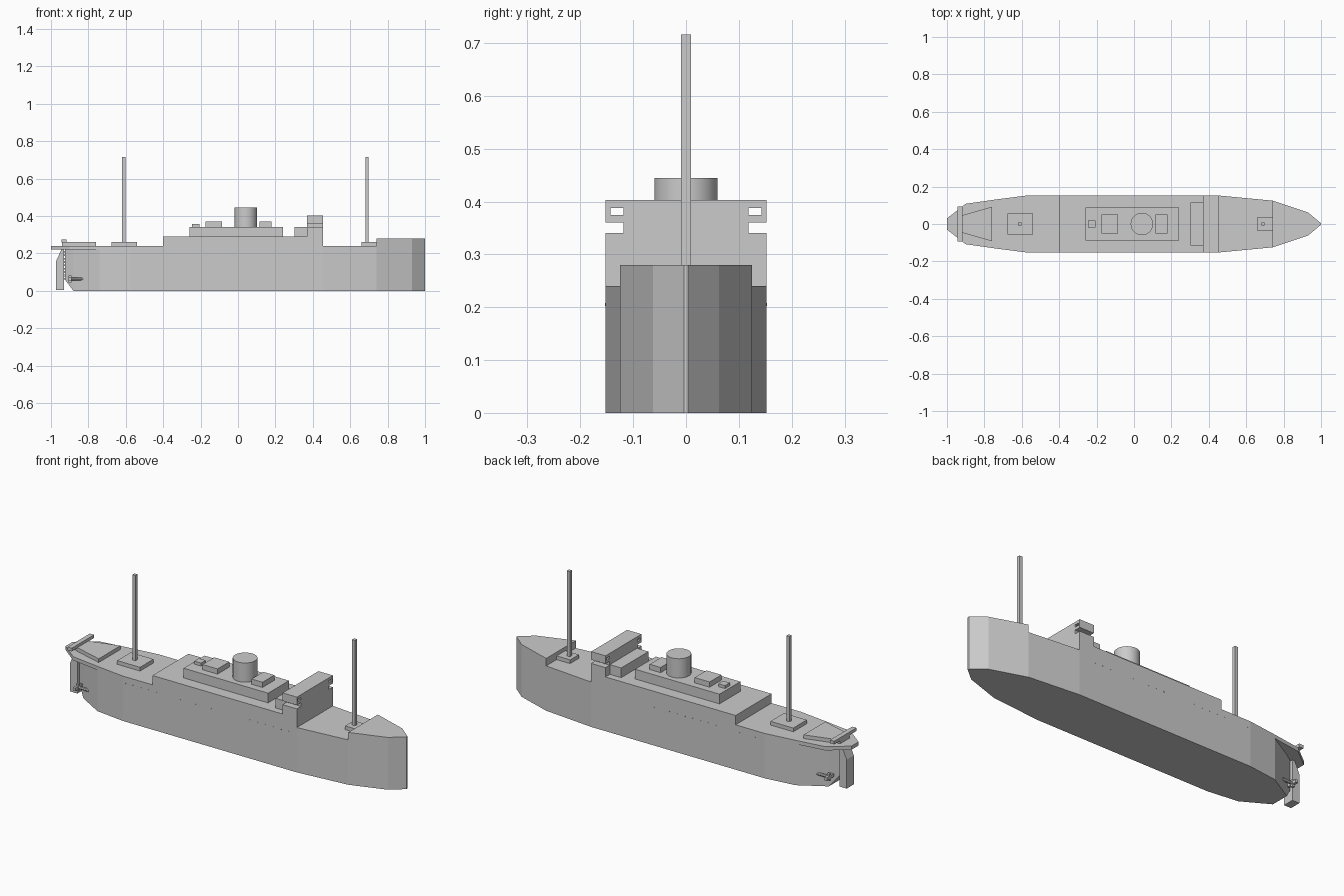
import bpy, bmesh, math

if "Cube" in bpy.data.objects:
    bpy.data.objects.remove(bpy.data.objects["Cube"])

# half-breadth of the deck line (x, y), stern to bow
DECK = [(-1, .03), (-.9, .108), (-.74, .131), (-.575, .152), (.455, .152),
        (.74, .125), (.93, .062), (1, .004)]
# below the counter the hull pinches in to the stern post
LOWER = [(-.88, .05), (-.74, .131)] + DECK[3:]


def half_width(line, x):
    for (xa, ya), (xb, yb) in zip(line, line[1:]):
        if xa <= x <= xb:
            return ya + (yb - ya) * (x - xa) / (xb - xa)
    return line[-1][1]


def finish(name, bm):
    bmesh.ops.recalc_face_normals(bm, faces=bm.faces)
    me = bpy.data.meshes.new(name)
    bm.to_mesh(me)
    bm.free()
    ob = bpy.data.objects.new(name, me)
    bpy.context.collection.objects.link(ob)
    return ob


def prism(name, pts, a, b, plane='xy'):
    """Extrude a 2D profile from a to b along z (xy plane), y (xz) or x (yz)."""
    place = {'xy': lambda u, v, w: (u, v, w), 'xz': lambda u, v, w: (u, w, v),
             'yz': lambda u, v, w: (w, u, v)}[plane]
    bm = bmesh.new()
    lo = [bm.verts.new(place(u, v, a)) for u, v in pts]
    hi = [bm.verts.new(place(u, v, b)) for u, v in pts]
    bm.faces.new(lo)
    bm.faces.new(hi)
    n = len(pts)
    for i in range(n):
        bm.faces.new((lo[i], lo[(i + 1) % n], hi[(i + 1) % n], hi[i]))
    return finish(name, bm)


def slab(name, line, x0, x1, z0, z1):
    """Piece of the ship following a half-breadth line between two stations."""
    half = [(x0, half_width(line, x0))]
    half += [p for p in line if x0 < p[0] < x1]
    half += [(x1, half_width(line, x1))]
    return prism(name, half + [(x, -y) for x, y in reversed(half)], z0, z1)


def box(name, x0, x1, y0, y1, z0, z1):
    return prism(name, [(x0, y0), (x1, y0), (x1, y1), (x0, y1)], z0, z1)


def cylinder(name, loc, r, depth, sides, rot=(0, 0, 0)):
    bpy.ops.mesh.primitive_cylinder_add(vertices=sides, radius=r, depth=depth,
                                        location=loc, rotation=rot)
    ob = bpy.context.object
    ob.name = name
    return ob


# hull and raised decks
slab("hull", LOWER, -.88, 1, 0, .22)
slab("main_deck", DECK, -1, .74, .22, .24)
slab("forecastle", DECK, .74, 1, .22, .28)
slab("midship_deck", DECK, -.4, .455, .24, .29)

# stern post with cut-away foot
prism("stern_post", [(-.87, 0), (-.88, 0), (-.925, .06), (-.925, .22), (-.87, .22)],
      -.02, .02, 'xz')
bm = bmesh.new()
ring = [(-.88, .05), (-.925, .02), (-.925, -.02), (-.88, -.05)]
foot = [bm.verts.new(p) for p in ((-.88, .05, 0), (-.88, -.05, 0))]
low = [bm.verts.new((x, y, .06)) for x, y in ring]
top = [bm.verts.new((x, y, .22)) for x, y in ring]
for i in range(3):
    bm.faces.new((low[i], low[i + 1], top[i + 1], top[i]))
bm.faces.new(top)
bm.faces.new((foot[0], low[1], low[0]))
bm.faces.new((foot[1], low[3], low[2]))
bm.faces.new((foot[0], foot[1], low[2], low[1]))
finish("stern_fairing", bm)

# rudder and its hinge pins
prism("rudder", [(-.972, .005), (-.93, .005), (-.93, .22), (-.945, .22), (-.972, .16)],
      -.03, .03, 'xz')
for i in range(9):
    box("rudder_hinge", -.932, -.922, -.006, .006, .06 + i * .018, .069 + i * .018)

# propellers and shafts
for s in (-1, 1):
    y = s * .072
    cylinder("propeller_shaft", (-.855, y, .064), .008, .1, 8, (0, math.pi / 2, 0))
    box("propeller_blade", -.905, -.89, y - .007, y + .007, .045, .083)
    box("propeller_blade", -.905, -.89, y - .03, y + .03, .056, .072)

# stern house and docking bridge
prism("stern_house", [(-.92, -.046), (-.76, -.092), (-.76, .092), (-.92, .046)], .24, .26)
box("docking_bridge", -.943, -.918, -.094, .094, .258, .275)
box("docking_bridge_support", -.94, -.92, -.04, .04, .24, .258)

# masts on their bases
for name, x, x0, x1, w in (("aft", -.61, -.675, -.54, .057), ("fore", .69, .66, .742, .037)):
    box(name + "_mast_base", x0, x1, -w, w, .24, .26)
    box(name + "_mast", x - .009, x + .009, -.009, .009, .26, .716)

# deck houses and funnel
for name, x0, x1, w, z0, z1 in (("deck_house", -.26, .24, .088, .29, .342),
                                ("aft_skylight", -.245, -.205, .02, .342, .358),
                                ("aft_cabin", -.175, -.086, .05, .342, .37),
                                ("fore_cabin", .115, .18, .05, .342, .37),
                                ("bridge_annex", .303, .37, .115, .29, .342)):
    box(name, x0, x1, -w, w, z0, z1)
funnel = cylinder("funnel", (.042, 0, .3935), .06, .103, 32)
bpy.ops.object.shade_smooth_by_angle()

# bridge with side slots and open wing cabs
box("bridge_lower", .37, .455, -.152, .152, .29, .34)
box("bridge_core", .37, .455, -.118, .118, .34, .403)
for s in (-1, 1):
    wing = [(.118, .36), (.152, .36), (.152, .375), (.143, .375), (.118, .375)]
    prism("bridge_wing_floor", [(s * .118, .36), (s * .152, .36), (s * .152, .375),
                                (s * .118, .375)], .37, .455, 'yz')
    prism("bridge_wing_roof", [(s * .118, .388), (s * .152, .388), (s * .152, .403),
                               (s * .118, .403)], .37, .455, 'yz')
    prism("bridge_wing_side", [(s * .143, .375), (s * .152, .375), (s * .152, .388),
                               (s * .143, .388)], .37, .455, 'yz')

# portholes along both sides
for s in (-1, 1):
    for i in range(22):
        x = -.56 + i * .046
        cylinder("porthole", (x, s * .1515, .205), .003, .003, 6, (math.pi / 2, 0, 0))
